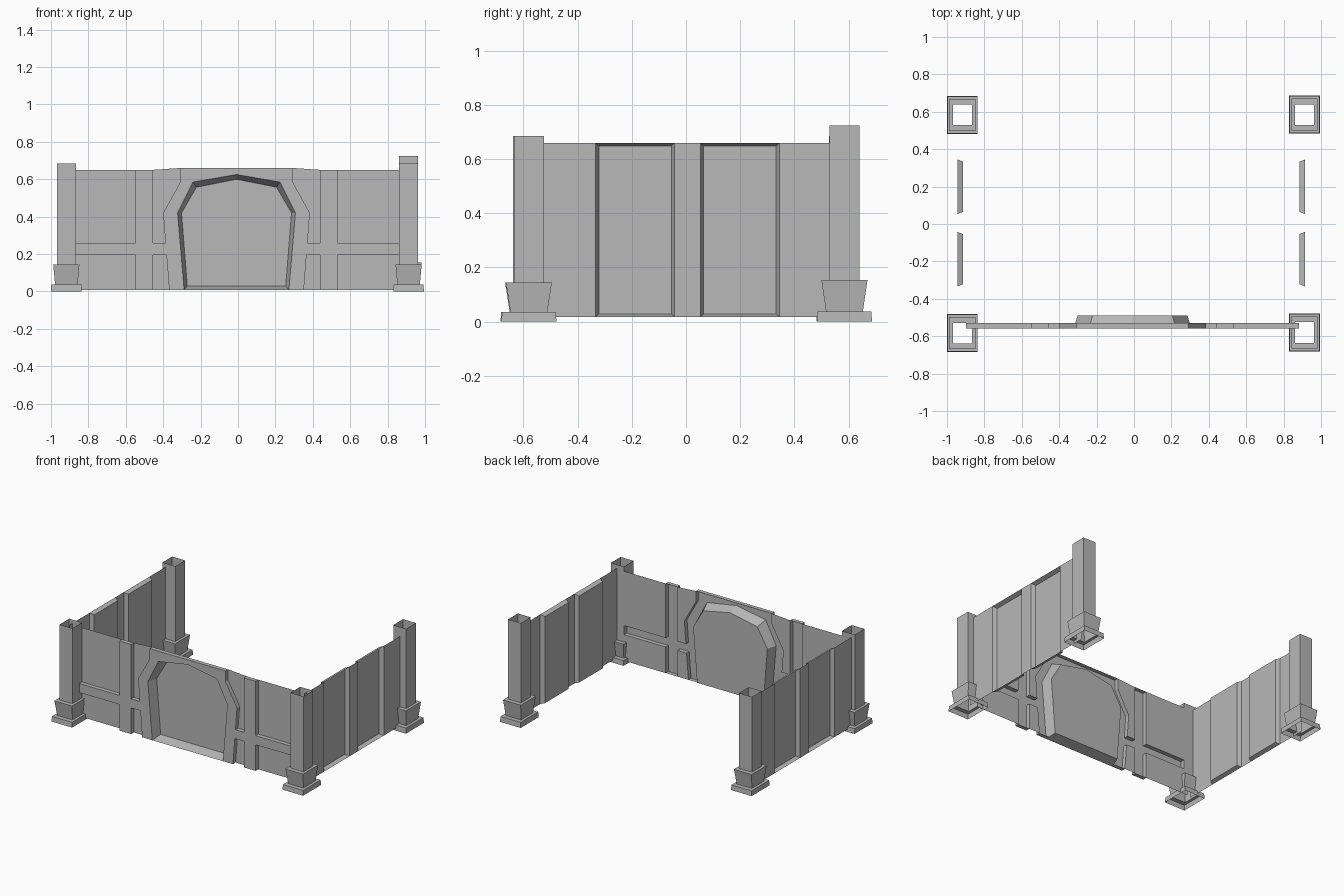
import bpy, bmesh

cube = bpy.data.objects.get("Cube")
if cube:
    bpy.data.objects.remove(cube, do_unlink=True)

grey = bpy.data.materials.new("stone_grey")
grey.use_nodes = True
GREY = (0.48, 0.48, 0.48, 1)
grey.diffuse_color = GREY
grey.node_tree.nodes["Principled BSDF"].inputs["Base Color"].default_value = GREY


def face(bm, points):
    bm.faces.new([bm.verts.new(p) for p in points])


def bridge(bm, a, b):
    """Join two closed outlines with quads."""
    for k in range(len(a)):
        n = (k + 1) % len(a)
        face(bm, (a[k], a[n], b[n], b[k]))


def finish(bm, name, outward=None):
    """Weld the sheet, make its normals agree and face outward."""
    bmesh.ops.remove_doubles(bm, verts=bm.verts, dist=0.0005)
    bmesh.ops.recalc_face_normals(bm, faces=bm.faces)
    if outward:
        lean = sum(f.normal[outward[0]] * f.calc_area() for f in bm.faces)
        if lean * outward[1] < 0:
            bmesh.ops.reverse_faces(bm, faces=bm.faces)
    mesh = bpy.data.meshes.new(name)
    bm.to_mesh(mesh)
    bm.free()
    mesh.materials.append(grey)
    obj = bpy.data.objects.new(name, mesh)
    bpy.context.collection.objects.link(obj)
    return obj


# Hollow corner columns on flared pedestals, open at both ends
def column(name, cx, cy, top):
    k = top / 0.685
    rings = [(0.082, 0.102, 0), (0.080, 0.099, 0.036 * k), (0.060, 0.068, 0.036 * k),
             (0.070, 0.085, 0.145 * k), (0.051, 0.055, 0.145 * k), (0.051, 0.055, top)]
    bm = bmesh.new()
    loops = [[(cx + sx * hx, cy + sy * hy, z) for sx, sy in ((-1, -1), (1, -1), (1, 1), (-1, 1))]
             for hx, hy, z in rings]
    for a, b in zip(loops, loops[1:]):
        bridge(bm, a, b)
    obj = finish(bm, name)
    # keep side normals pointing away from the axis
    f = obj.data.polygons[0]
    if (f.center.x - cx) * f.normal.x + (f.center.y - cy) * f.normal.y < 0:
        obj.data.flip_normals()


column("front_right_column", -0.918, -0.583, 0.685)
column("back_right_column", -0.918, 0.583, 0.685)
column("front_left_column", 0.912, -0.580, 0.685)
column("back_left_column", 0.912, 0.585, 0.725)


# Side walls with two recessed panels each
def side_wall(name, x_out, x_in, side):
    low, high = 0.018, 0.66
    edges = [-0.56, -0.334, -0.042, 0.053, 0.345, 0.56]

    def rect(x, y0, y1, z0, z1):
        return [(x, y0, z0), (x, y1, z0), (x, y1, z1), (x, y0, z1)]

    bm = bmesh.new()
    for i, (y0, y1) in enumerate(zip(edges, edges[1:])):
        outer = rect(x_out, y0, y1, low, high)
        if i % 2:
            inner = rect(x_in, y0 + 0.012, y1 - 0.012, low + 0.01, high - 0.012)
            bridge(bm, outer, inner)
            face(bm, inner)
        else:
            face(bm, outer)
    finish(bm, name, (0, side))


side_wall("left_side_wall", 0.915, 0.885, 1)
side_wall("right_side_wall", -0.943, -0.915, -1)

# Front wall: low panels, raised pilasters, cross band and gate surround
MID, FRONT, BACK, DOOR = -0.008, -0.56, -0.53, -0.49
ROWS = [0.008, 0.195, 0.26, 0.42, 0.585, 0.65]
SURROUND = [(0.008, 0.36), (0.42, 0.392), (0.585, 0.30), (0.65, 0.30)]
OPENING = [(0.008, 0.28), (0.42, 0.315), (0.585, 0.232), (0.65, 0.232)]


def width_at(outline, z):
    for (z0, w0), (z1, w1) in zip(outline, outline[1:]):
        if z <= z1:
            return w0 + (w1 - w0) * (z - z0) / (z1 - z0)
    return outline[-1][1]


def raised(i, j):
    return i in (1, 3, 4) or j == 1


def corner(i, j, s, y):
    z = ROWS[j]
    x = (0.89, 0.54, 0.447, width_at(SURROUND, z), width_at(OPENING, z), 0)[i]
    if j == 5 and i >= 3:
        z = 0.66
    if j == 4 and i == 5:
        z = 0.625
    return (MID + s * x, y, z)


bm = bmesh.new()
for s in (-1, 1):
    def step(a, b):
        face(bm, (corner(*a, s, FRONT), corner(*b, s, FRONT),
                  corner(*b, s, BACK), corner(*a, s, BACK)))

    for j in range(5):
        for i in range(5):
            if i == 4 and j < 4:
                continue
            up = raised(i, j)
            y = FRONT if up else BACK
            face(bm, [corner(a, b, s, y) for a, b in
                      ((i, j), (i + 1, j), (i + 1, j + 1), (i, j + 1))])
            # steps between neighbouring levels
            if i < 3 and up != raised(i + 1, j):
                step((i + 1, j), (i + 1, j + 1))
            if j < 4 and i < 4 and up != raised(i, j + 1):
                step((i, j + 1), (i + 1, j + 1))
            # caps along the top and bottom edges
            if up and j == 4:
                step((i, 5), (i + 1, 5))
            if up and j == 0:
                step((i, 0), (i + 1, 0))
finish(bm, "front_wall", (1, -1))


# Closed gate set back behind tapering jambs
def arch(points, y):
    left = [(MID - x, y, z) for x, z in points]
    right = [(MID + x, y, z) for x, z in reversed(points) if x > 0]
    return left + right


bm = bmesh.new()
rim = arch([(0.28, 0.008), (0.315, 0.42), (0.232, 0.585), (0, 0.625)], FRONT)
door = arch([(0.263, 0.028), (0.294, 0.42), (0.214, 0.557), (0, 0.60)], DOOR)
bridge(bm, rim, door)
face(bm, door)
finish(bm, "recessed_gate", (1, -1))
